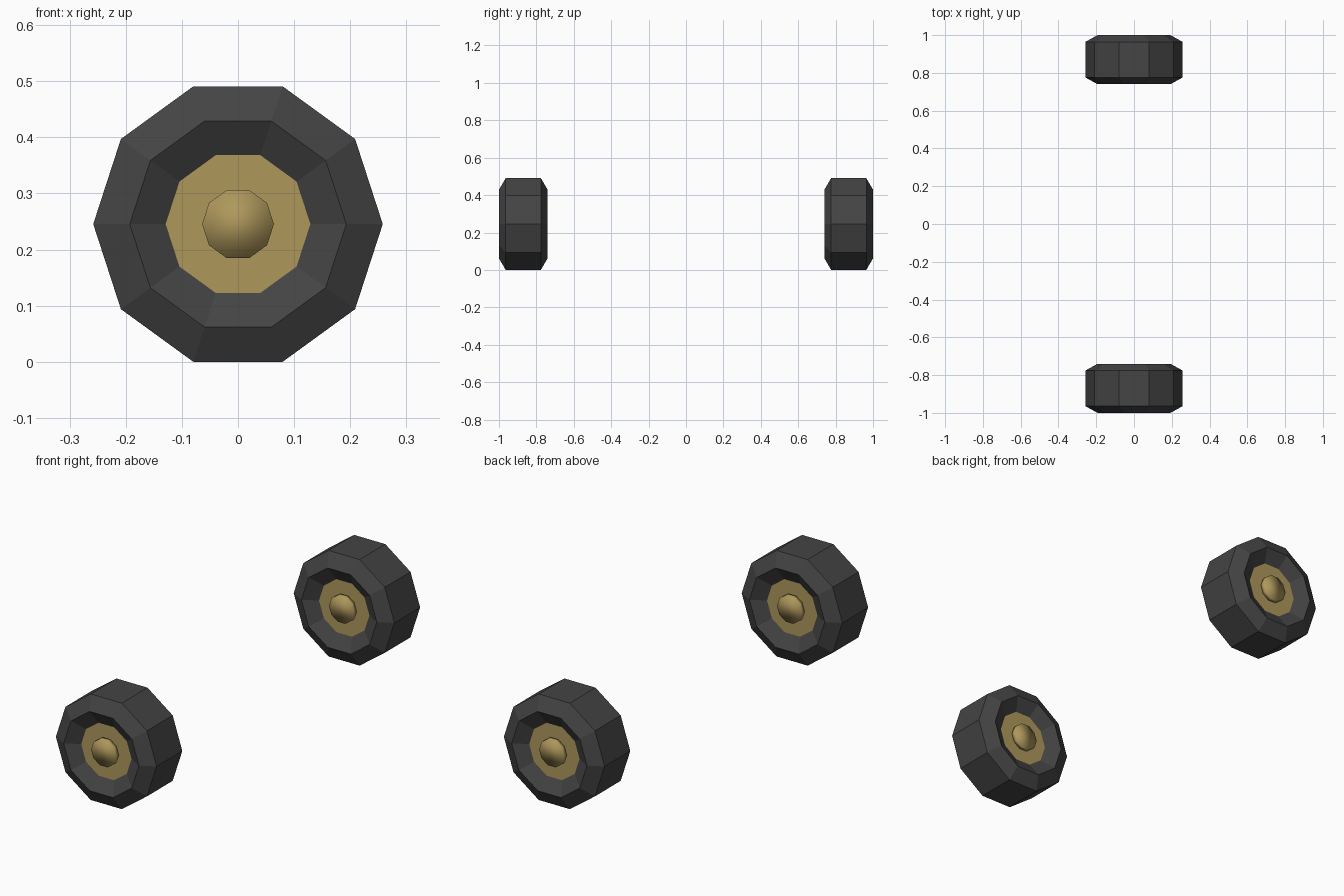
import bpy, bmesh, math

if "Cube" in bpy.data.objects:
    bpy.data.objects.remove(bpy.data.objects["Cube"])

SIDES = 10
RADIUS = 0.258
AXLE_Z = RADIUS * math.sin(math.radians(72))


def material(name, rgb):
    m = bpy.data.materials.new(name)
    m.diffuse_color = (*rgb, 1)
    m.use_nodes = True
    m.node_tree.nodes["Principled BSDF"].inputs["Base Color"].default_value = m.diffuse_color
    return m


rubber = material("dark rubber", (0.058, 0.058, 0.058))
gold = material("dull gold", (0.42, 0.31, 0.105))


def lathe(name, profile, y, mat, cap=False, smooth=False):
    """Spin (radius, offset) points around the y axis through the wheel centre."""
    bm = bmesh.new()
    rings = []
    for r, off in profile:
        rings.append([bm.verts.new((r * math.cos(math.tau * i / SIDES), off,
                                    r * math.sin(math.tau * i / SIDES)))
                      for i in range(SIDES)])
    for a, b in zip(rings, rings[1:]):
        for i in range(SIDES):
            j = (i + 1) % SIDES
            bm.faces.new((a[i], a[j], b[j], b[i]))
    if cap:
        bm.faces.new(rings[0])
        bm.faces.new(rings[-1])
    bmesh.ops.recalc_face_normals(bm, faces=bm.faces)
    for f in bm.faces:
        f.smooth = smooth
    me = bpy.data.meshes.new(name)
    bm.to_mesh(me)
    bm.free()
    me.materials.append(mat)
    ob = bpy.data.objects.new(name, me)
    ob.location = (0, y, AXLE_Z)
    bpy.context.collection.objects.link(ob)


# Half profiles (radius, offset along the axle), mirrored to the other face
tyre = [(0.129, 0.093), (0.193, 0.13), (0.258, 0.094)]
rim = [(0.064, 0.113), (0.064, 0.093), (0.129, 0.093)]


def both(half):
    return [(r, -o) for r, o in half] + half[::-1]


for label, y in (("front", -0.87), ("rear", 0.87)):
    # Tyre with bevelled shoulders and dished sides
    lathe(label + "_tyre", both(tyre), y, rubber)
    # Gold rim discs and the raised, softly shaded hub cap on both faces
    for side, s in (("outer", -1), ("inner", 1)):
        lathe(f"{label}_{side}_rim", [(r, o * s) for r, o in rim[1:]], y, gold)
        lathe(f"{label}_{side}_hub", [(r, o * s) for r, o in rim[:2]], y, gold,
              cap=True, smooth=True)
